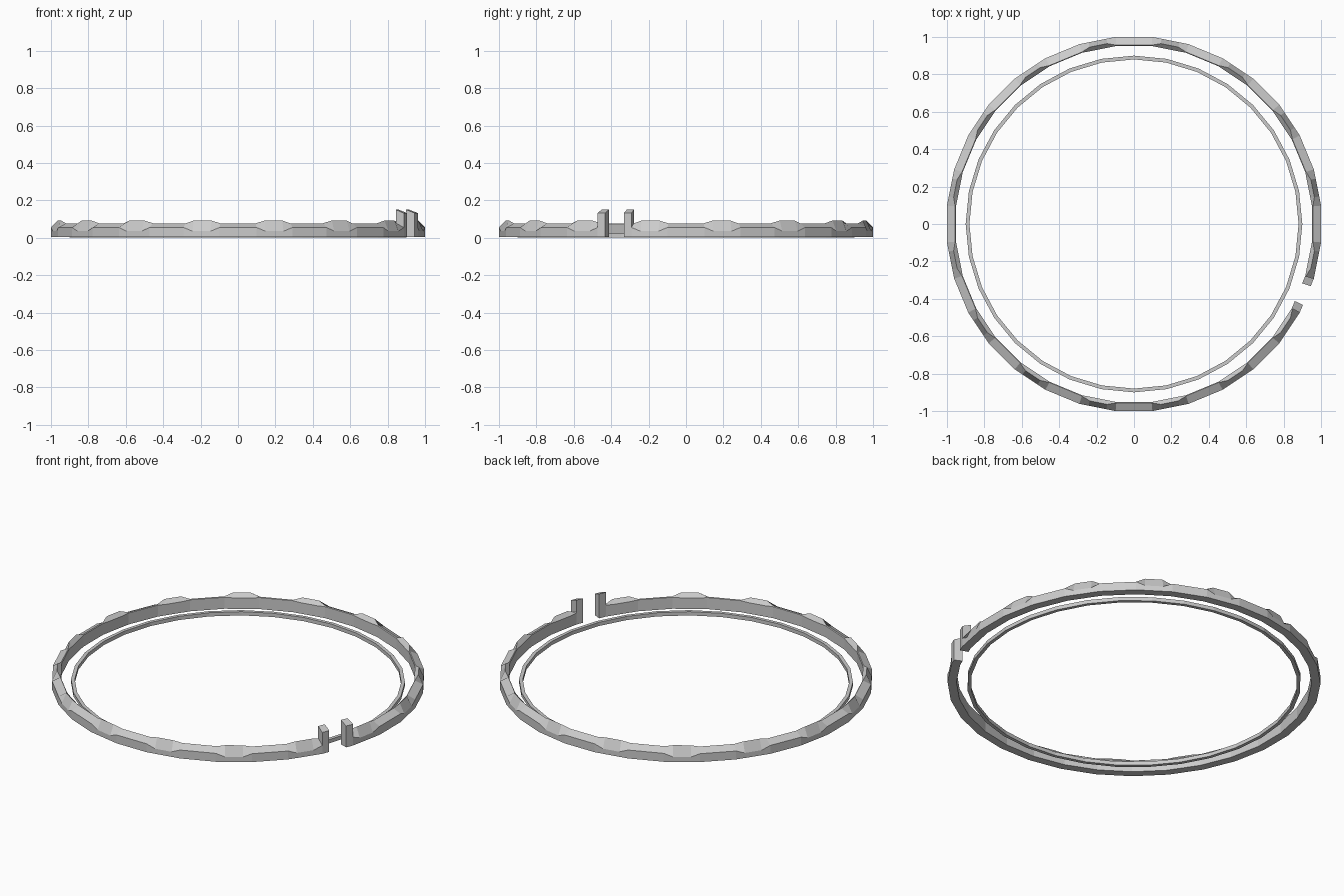
import bpy, bmesh
from math import cos, sin, radians

if "Cube" in bpy.data.objects:
    bpy.data.objects.remove(bpy.data.objects["Cube"])

STEP = 11.25          # 32 sided rings
GAP = -22.5           # centre angle of the split
RO, RI = 1.0, 0.952   # flat-to-flat radii of the outer band
Z0 = 0.005

def point(r, z, ang):
    # position on the straight side of the polygon that contains this angle
    mid = round(ang / STEP) * STEP
    k = r / cos(radians(ang - mid))
    return (k * cos(radians(ang)), k * sin(radians(ang)), z)

def loft(name, columns, closed=False):
    bm = bmesh.new()
    rings = [[bm.verts.new(p) for p in col] for col in columns]
    n = len(rings[0])
    pairs = list(zip(rings, rings[1:]))
    if closed:
        pairs.append((rings[-1], rings[0]))
    else:
        bm.faces.new(rings[0])
        bm.faces.new(rings[-1])
    for a, b in pairs:
        for i in range(n):
            j = (i + 1) % n
            bm.faces.new((a[i], a[j], b[j], b[i]))
    bmesh.ops.recalc_face_normals(bm, faces=bm.faces)
    me = bpy.data.meshes.new(name)
    bm.to_mesh(me)
    bm.free()
    ob = bpy.data.objects.new(name, me)
    bpy.context.collection.objects.link(ob)
    return ob

def column(ang, bump=False):
    if bump:
        prof = [(RO, Z0), (RO, .035), (.974, .092), (RI, .07), (RI, Z0)]
    else:
        prof = [(RO, Z0), (RO, .055), (RI + .004, .077), (RI, .073), (RI, Z0)]
    return [point(r, z, ang) for r, z in prof]

# split outer band with a raised facet on every second side
cols = []
for i in range(31):
    a = GAP + STEP / 2 + STEP * i
    cols.append(column(a))
    if i % 2 == 0:
        cols += [column(a + STEP * t, True) for t in (.25, .75)]
cols.append(column(GAP + STEP / 2 + STEP * 31))
loft("outer_band", cols)

# upright tabs at both ends of the split
for side, name in ((1, "end_tab_upper"), (-1, "end_tab_lower")):
    prof = [(RO, Z0), (RO, .132), (RI, .15), (RI, Z0)]
    loft(name, [[point(r, z, GAP + side * d) for r, z in prof] for d in (3.1, STEP / 2)])

# thin inner ring
prof = [(.9, 0.0), (.9, .022), (.88, .022), (.88, 0.0)]
loft("inner_ring", [[(r * cos(radians(STEP * i)), r * sin(radians(STEP * i)), z)
                     for r, z in prof] for i in range(32)], closed=True)
